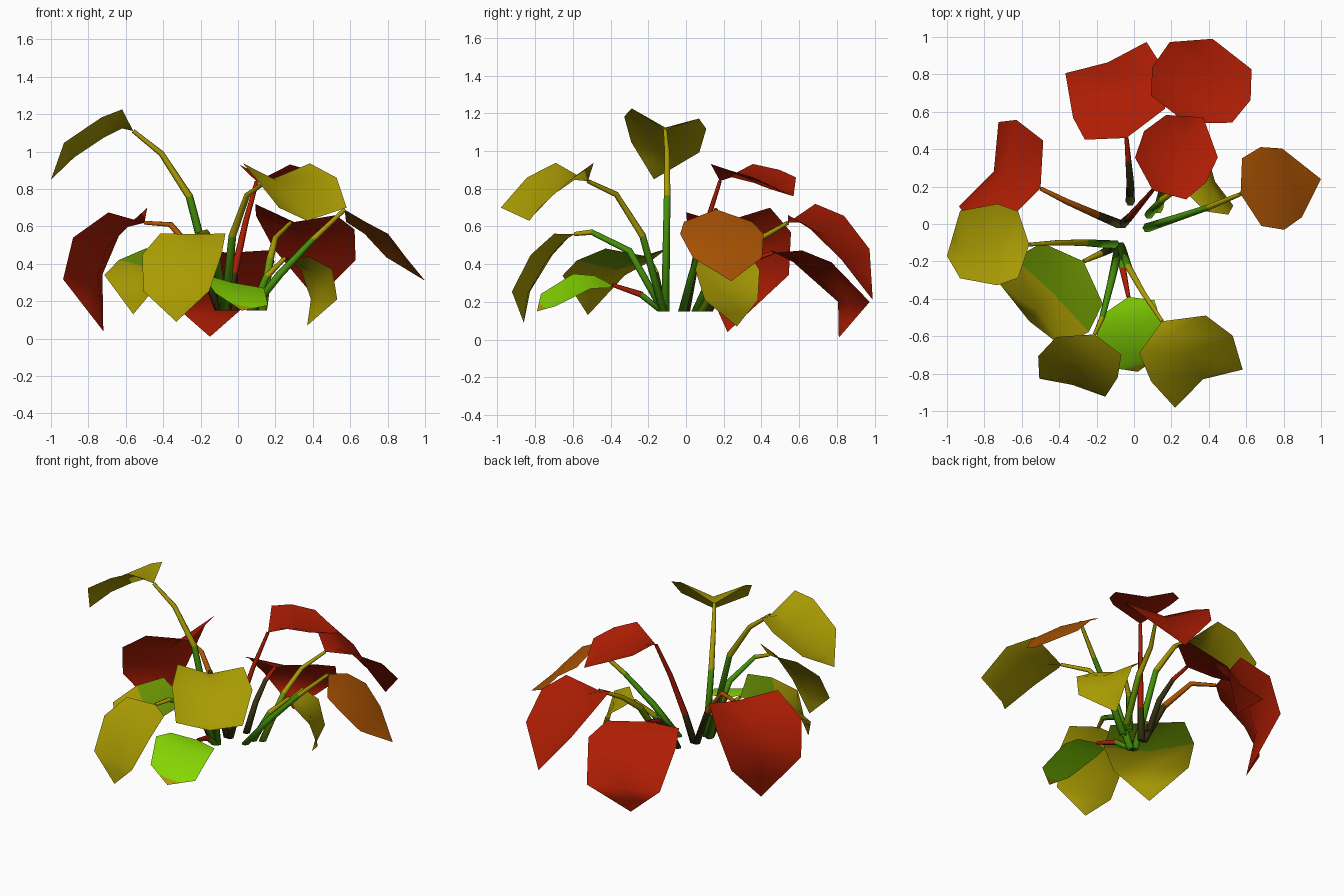
import bpy
import bmesh
from math import cos, sin, tau
from mathutils import Vector

cube = bpy.data.objects.get("Cube")
if cube:
    bpy.data.objects.remove(cube, do_unlink=True)


def make_material(name, red, green, blue):
    mat = bpy.data.materials.new(name)
    mat.use_nodes = True
    color = (red, green, blue, 1)
    mat.diffuse_color = color
    bsdf = mat.node_tree.nodes["Principled BSDF"]
    bsdf.inputs["Base Color"].default_value = color
    bsdf.inputs["Roughness"].default_value = 1
    bsdf.inputs["Specular IOR Level"].default_value = 0
    return mat


RED = make_material("leaf red", .42, .012, .001)
ORANGE = make_material("leaf orange", .42, .09, .001)
YELLOW = make_material("leaf yellow", .4, .33, .001)
BRIGHT = make_material("bright green", .24, .68, .001)
MOSS = make_material("moss green", .15, .3, .001)
STEM = make_material("stem green", .06, .28, .003)
DARK = make_material("dark stem base", .04, .035, .005)


def finish(bm, name, materials):
    mesh = bpy.data.meshes.new(name)
    bm.to_mesh(mesh)
    bm.free()
    for mat in materials:
        mesh.materials.append(mat)
    mesh.shade_smooth()
    obj = bpy.data.objects.new(name, mesh)
    bpy.context.collection.objects.link(obj)


def add_leaf(name, base, mid, end, tip, width, cup, roll, color,
             accent=None, accent_rows=()):
    """Drooping leaf: cross rows at the shoulder, middle and end, then a tip.
    The midrib lies below the rows by the cup depth."""
    heading = end - mid
    heading.z = 0
    heading.normalize()
    left = Vector((-heading.y, heading.x, 0)) * cos(roll)
    left.z = sin(roll)
    up = Vector((0, 0, 1))
    shoulder = base.lerp(mid, .35) + up * cup

    rows = []
    for center, normal, share in (
            (shoulder, up, .82),
            (mid, (end - base).cross(left).normalized(), 1),
            (end, (tip - mid).cross(left).normalized(), .83)):
        side = left * width * share
        rows.append((center - side, center - normal * cup, center + side))
    # Narrow row just before the tip
    rows.append([p.lerp(tip, .5) for p in rows[-1]])

    bm = bmesh.new()
    first, last = bm.verts.new(base), bm.verts.new(tip)
    rows = [[bm.verts.new(p) for p in row] for row in rows]

    def face(verts, row):
        f = bm.faces.new(verts)
        f.material_index = int(row in accent_rows)

    for side in range(2):
        face((first, rows[0][side], rows[0][side + 1]), 0)
        for i in range(len(rows) - 1):
            near, far = rows[i], rows[i + 1]
            face((near[side], far[side], far[side + 1], near[side + 1]), i + 1)
        face((rows[-1][side], last, rows[-1][side + 1]), len(rows))
    finish(bm, name, [color, accent] if accent else [color])


def add_stem(name, points, lower, upper, split, sides=6):
    """Tapered bent tube that changes colour after a number of segments."""
    bm = bmesh.new()
    rings = []
    count = len(points) - 1
    for i, p in enumerate(points):
        direction = points[min(i + 1, count)] - points[max(i - 1, 0)]
        turn = Vector((0, 0, 1)).rotation_difference(direction)
        if i == 0:
            turn.identity()
        radius = .025 - .014 * i / count
        rings.append([bm.verts.new(p + turn @ Vector((
            radius * cos(tau * k / sides), radius * sin(tau * k / sides), 0)))
            for k in range(sides)])
    for i in range(count):
        for k in range(sides):
            n = (k + 1) % sides
            f = bm.faces.new((rings[i][k], rings[i][n],
                              rings[i + 1][n], rings[i + 1][k]))
            f.material_index = int(i >= split)
    bm.faces.new(rings[0][::-1])
    finish(bm, name, [lower, upper])


def add_branch(name, root, knees, spine, width, cup, roll, color,
               stem_colors, split=1, **accents):
    """One stem from the soil line with the leaf on its end."""
    spine = [Vector(p) for p in spine]
    path = [Vector((*root, .15))] + [Vector(k) for k in knees] + spine[:1]
    add_stem(name + "_stem", path, *stem_colors, split)
    add_leaf(name + "_leaf", *spine, width, cup, roll, color, **accents)


# Red leaves at the back
add_branch("low_back", (-.02, .12), [(-.02, .22, .32), (-.03, .34, .42)],
           [(-.04, .46, .46), (-.065, .67, .41), (-.15, .89, .2),
            (-.15, .81, .01)],
           .28, .03, 0, RED, (DARK, RED), split=2)
add_branch("large_back", (.13, .08), [(.17, .25, .42), (.2, .4, .54)],
           [(.28, .54, .62), (.36, .75, .62), (.41, .9, .45),
            (.42, .99, .21)],
           .28, .07, .13, RED, (MOSS, YELLOW))
add_branch("upper_back", (-.06, 0), [(-.02, .04, .35), (.04, .11, .62)],
           [(.1, .18, .84), (.22, .36, .9), (.31, .47, .86),
            (.37, .57, .76)],
           .215, .07, 0, RED, (DARK, RED))
add_branch("right_back", (-.08, 0), [(-.2, .05, .42), (-.36, .12, .61)],
           [(-.5, .19, .62), (-.755, .285, .555), (-.83, .32, .33),
            (-.72, .22, .04)],
           .3, .09, -.05, RED, (DARK, ORANGE))

# Orange and small yellow leaves on the left
add_branch("left_side", (.07, -.02), [(.22, .03, .34), (.4, .09, .53)],
           [(.57, .16, .69), (.74, .19, .56), (.845, .22, .435),
            (1, .24, .31)],
           .23, -.02, 0, ORANGE, (STEM, YELLOW), split=2)
add_branch("small_left", (.08, .05), [(.15, .13, .33)],
           [(.25, .2, .43), (.42, .22, .37), (.46, .24, .21),
            (.37, .27, .07)],
           .19, .03, 0, YELLOW, (STEM, YELLOW))

# Tall yellow leaf on the right
add_branch("tall_right", (-.1, -.11), [(-.26, -.1, .76), (-.41, -.1, .99)],
           [(-.56, -.11, 1.11), (-.73, -.11, 1.15), (-.93, -.11, 1.02),
            (-1, -.17, .85)],
           .22, .075, .15, YELLOW, (STEM, YELLOW))

# Yellow and green leaves at the front
add_branch("front_right", (-.08, -.12), [(-.12, -.3, .47), (-.17, -.5, .57)],
           [(-.21, -.59, .56), (-.3, -.765, .45), (-.33, -.875, .255),
            (-.33, -.86, .09)],
           .22, .04, 0, YELLOW, (STEM, YELLOW), split=2)
add_branch("front_left", (-.07, -.12), [(-.03, -.23, .55), (.05, -.37, .77)],
           [(.15, -.52, .84), (.31, -.72, .86), (.4, -.88, .7),
            (.37, -.83, .63)],
           .25, .09, 0, YELLOW, (STEM, YELLOW))
add_branch("low_right", (-.1, -.12), [(-.18, -.16, .35)],
           [(-.27, -.2, .44), (-.44, -.38, .42), (-.55, -.49, .34),
            (-.56, -.52, .13)],
           .28, .05, 0, YELLOW, (DARK, YELLOW),
           accent=MOSS, accent_rows=(0, 1))
add_branch("low_front", (-.08, -.13), [(-.06, -.24, .24)],
           [(-.03, -.39, .29), (-.03, -.55, .31), (.02, -.73, .21),
            (.02, -.79, .15)],
           .18, .01, -.22, BRIGHT, (STEM, RED),
           accent=YELLOW, accent_rows=(4,))
